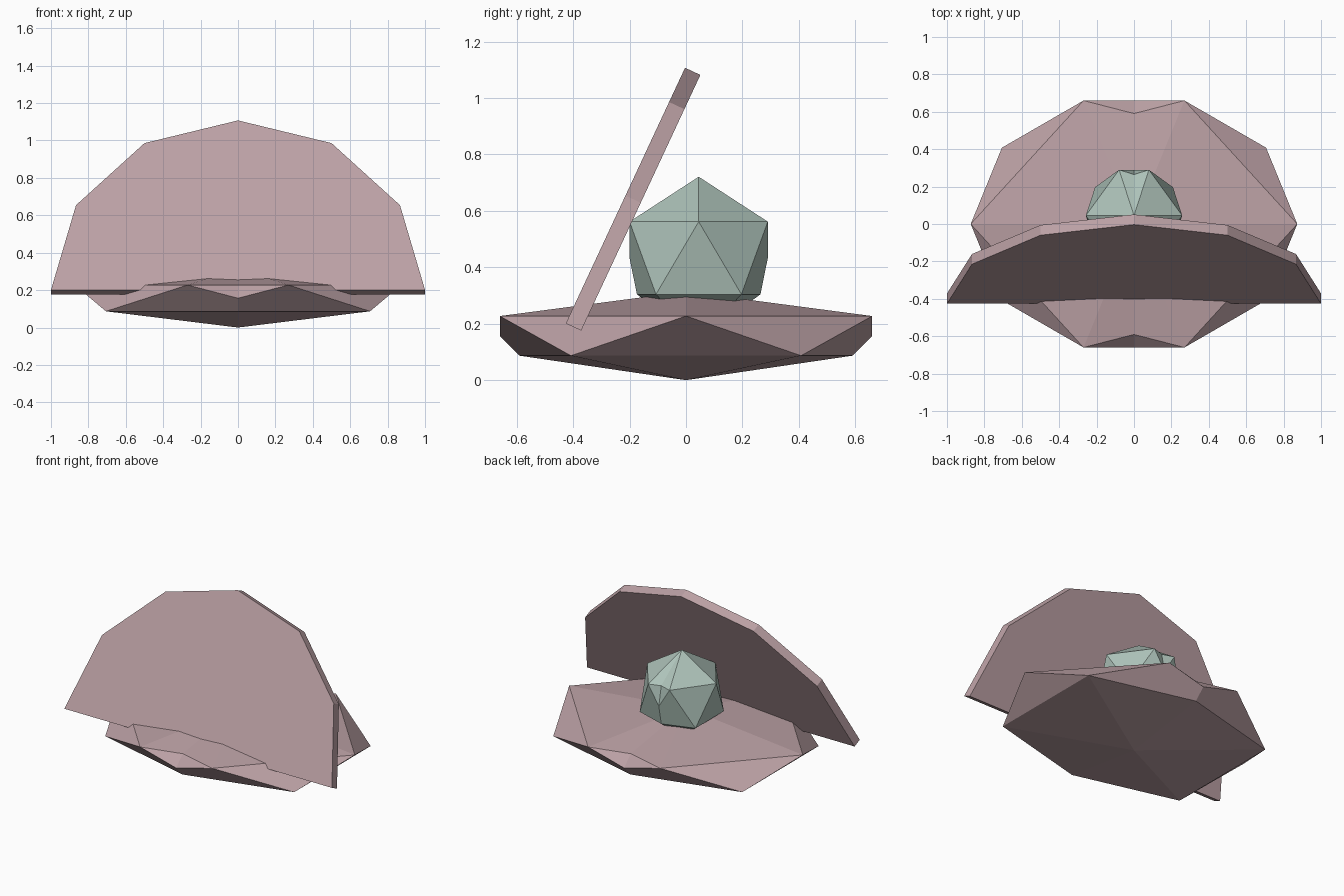
import bpy
import bmesh
from math import cos, sin, pi, radians
from mathutils import Matrix

old = bpy.data.objects.get("Cube")
if old:
    bpy.data.objects.remove(old, do_unlink=True)


def make_material(name, color):
    mat = bpy.data.materials.new(name)
    mat.use_nodes = True
    mat.diffuse_color = color
    mat.node_tree.nodes["Principled BSDF"].inputs["Base Color"].default_value = color
    return mat


def make_object(name, bm, mat):
    bmesh.ops.recalc_face_normals(bm, faces=bm.faces)
    mesh = bpy.data.meshes.new(name)
    bm.to_mesh(mesh)
    bm.free()
    mesh.materials.append(mat)
    obj = bpy.data.objects.new(name, mesh)
    bpy.context.collection.objects.link(obj)
    return obj


def mirrored_icosphere(name, center, scale, mat):
    """Half of a low-poly ball, mirrored across x = 0."""
    bm = bmesh.new()
    bmesh.ops.create_icosphere(bm, subdivisions=1, radius=1)
    bmesh.ops.bisect_plane(bm, geom=bm.verts[:] + bm.edges[:] + bm.faces[:],
                           plane_co=(0, 0, 0), plane_no=(1, 0, 0), clear_inner=True)
    obj = make_object(name, bm, mat)
    obj.location = center
    obj.scale = scale
    mirror = obj.modifiers.new("Mirror", 'MIRROR')
    mirror.use_clip = True
    return obj


shell_pink = make_material("shell pink", (0.50, 0.355, 0.375, 1))
pearl_green = make_material("pearl green", (0.42, 0.54, 0.485, 1))

# Lower shell and the pearl resting on it
mirrored_icosphere("lower_shell", (0, 0, 0.157), (0.976, 0.776, 0.157), shell_pink)
mirrored_icosphere("pearl", (0, 0.045, 0.433), (0.288, 0.288, 0.288), pearl_green)

# Upper shell: thick half of a twelve-sided disc, leaning over the pearl
bm = bmesh.new()
rim = [bm.verts.new((cos(i * pi / 6), 0, sin(i * pi / 6))) for i in range(7)]
front = bm.faces.new(rim)
back = bmesh.ops.extrude_face_region(bm, geom=[front], use_keep_orig=True)
bmesh.ops.translate(bm, vec=(0, 0.06, 0),
                    verts=[v for v in back["geom"] if isinstance(v, bmesh.types.BMVert)])
bmesh.ops.transform(bm, verts=bm.verts,
                    matrix=Matrix.Translation((0, -0.426, 0.201))
                    @ Matrix.Rotation(radians(-25), 4, 'X'))
make_object("upper_shell", bm, shell_pink)
